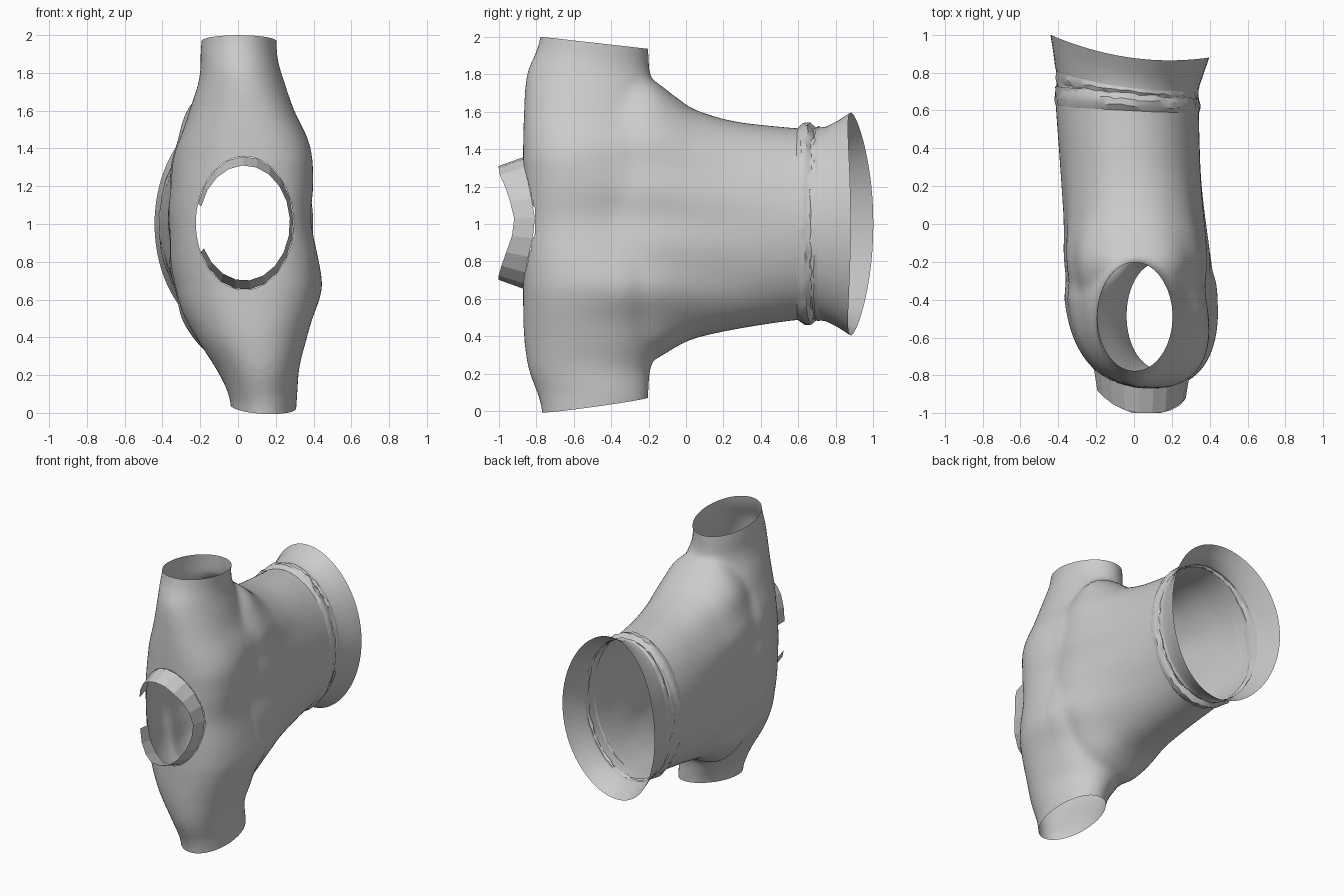
import bpy, bmesh, math, random

if "Cube" in bpy.data.objects:
    bpy.data.objects.remove(bpy.data.objects["Cube"])

random.seed(4)
TAU = math.tau


def make_object(name, bm, sharp=40):
    me = bpy.data.meshes.new(name)
    bm.to_mesh(me)
    bm.free()
    ob = bpy.data.objects.new(name, me)
    bpy.context.collection.objects.link(ob)
    bpy.context.view_layer.objects.active = ob
    bpy.ops.object.select_all(action='DESELECT')
    ob.select_set(True)
    bpy.ops.object.shade_smooth_by_angle(angle=math.radians(sharp))
    return ob


def skin(bm, rings, closed=True, caps=False):
    vs = [[bm.verts.new(p) for p in r] for r in rings]
    for a, b in zip(vs, vs[1:]):
        n = len(a)
        for i in range(n if closed else n - 1):
            j = (i + 1) % n
            bm.faces.new((a[i], a[j], b[j], b[i]))
    if caps:
        bm.faces.new(vs[0][::-1])
        bm.faces.new(vs[-1])


def smooth_rows(rows, steps=6):
    # Catmull-Rom interpolation of section parameters
    out = []
    for i in range(len(rows) - 1):
        p = [rows[max(0, min(len(rows) - 1, i + k))] for k in (-1, 0, 1, 2)]
        for s in range(steps):
            t = s / steps
            out.append([0.5 * (2 * b + (c - a) * t + (2 * a - 5 * b + 4 * c - d) * t * t
                               + (3 * b - a - 3 * c + d) * t ** 3) for a, b, c, d in zip(*p)])
    return out + [list(rows[-1])]


# shoulders and sleeves: z, x min, x max, y min, y max
shoulders = [(-.12, -.04, .31, -.76, -.20), (.05, -.04, .31, -.78, -.20),
             (.22, -.11, .32, -.84, -.19), (.40, -.23, .35, -.865, -.13),
             (.60, -.32, .39, -.87, -.06), (.80, -.355, .395, -.87, -.02),
             (1.0, -.365, .37, -.87, 0), (1.2, -.36, .38, -.87, -.02),
             (1.4, -.33, .37, -.87, -.06), (1.6, -.26, .29, -.865, -.13),
             (1.8, -.205, .225, -.85, -.19), (1.95, -.195, .205, -.79, -.20),
             (2.12, -.19, .195, -.76, -.20)]
# torso: y, x min, x max, z min, z max
torso = [(-.5, -.31, .33, .34, 1.66), (-.35, -.345, .37, .29, 1.74),
         (-.2, -.365, .385, .265, 1.775), (-.05, -.367, .378, .345, 1.675), (.05, -.37, .37, .39, 1.61),
         (.25, -.385, .355, .435, 1.55), (.5, -.405, .345, .475, 1.52),
         (.65, -.415, .345, .49, 1.51), (.85, -.42, .345, .49, 1.51)]


def sections(rows, along_z, n=64):
    # rounded sections, a little boxier around the chest
    for w, a0, a1, b0, b1 in smooth_rows(rows):
        if along_z:
            e = 2 + .4 * max(0, 1 - (abs(w - 1) / .8) ** 2)
        else:
            e = 2 + .45 * max(0, min(1, (.65 - w) / .75))
        ring = []
        for i in range(n):
            c, s = math.cos(TAU * i / n), math.sin(TAU * i / n)
            k = (abs(c) ** e + abs(s) ** e) ** (-1 / e)
            u = (a0 + a1) / 2 + (a1 - a0) / 2 * c * k
            v = (b0 + b1) / 2 + (b1 - b0) / 2 * s * k
            ring.append((u, v, w) if along_z else (u, w, v))
        yield ring


# fused garment shell
bm = bmesh.new()
skin(bm, list(sections(shoulders, True)), caps=True)
skin(bm, [r[::-1] for r in sections(torso, False)], caps=True)
shirt = make_object("shirt_body", bm)
m = shirt.modifiers.new("fuse", 'REMESH')
m.mode, m.voxel_size = 'VOXEL', 0.02
m = shirt.modifiers.new("relax", 'SMOOTH')
m.factor, m.iterations = 0.5, 12
for name in ("fuse", "relax"):
    bpy.ops.object.modifier_apply(modifier=name)

# open the two cuffs and the waist
bm = bmesh.new()
bm.from_mesh(shirt.data)
for co, no in (((0, -.78, 2.0), (0, .065, .58)), ((.0, -.78, .0), (-.03, .08, -.58)),
               ((0, .69, 1), (.09, 1, 0))):
    bmesh.ops.bisect_plane(bm, geom=bm.verts[:] + bm.edges[:] + bm.faces[:],
                           plane_co=co, plane_no=no, clear_outer=True)

# lean of the chest, bulge low on one side, soft cloth folds along the torso
for v in bm.verts:
    x, y, z = v.co
    mid = max(0, 1 - abs(z - 1) / .9)
    v.co.x += .15 * max(0, -.4 - y) * min(1, mid * 1.6)
    if x > 0:
        v.co.x += .05 * min(1, x / .3) * math.exp(-((z - .68) / .2) ** 2 - ((y + .3) / .3) ** 2)
    w = max(0, 1 - abs(y + .15) / .6)
    v.co.x += .005 * w * math.sin(z * 23 + y * 2)

# neck opening, its rim snapped to an oval
NX, NZ, NRX, NRZ = .035, 1.005, .258, .353


def oval(p):
    return math.hypot((p.x - NX) / NRX, (p.z - NZ) / NRZ)


hole = [f for f in bm.faces if f.calc_center_median().y < -.5 and oval(f.calc_center_median()) < 1]
bmesh.ops.delete(bm, geom=hole, context='FACES')
neck = []
for v in bm.verts:
    if v.is_boundary and v.co.y < -.5 and oval(v.co) < 1.25 and .5 < v.co.z < 1.5:
        k = 1 / oval(v.co)
        v.co.x, v.co.z = NX + (v.co.x - NX) * k, NZ + (v.co.z - NZ) * k
        neck.append(v.co.copy())
bm.to_mesh(shirt.data)
bm.free()
bpy.ops.object.shade_smooth_by_angle(angle=math.radians(40))

# faceted collar strip following the neck rim, split at one side
base, rim = [], []
for i in range(19):
    a = math.radians(-154 + 317 * i / 18)
    c, s = math.cos(a), math.sin(a)
    x, z = NX + NRX * c, NZ + NRZ * s
    y = min(neck, key=lambda p: math.hypot(p.x - x, p.z - z)).y
    base.append((x, y, z))
    rim.append((NX + .24 * c, max(-1, y - .11 - .03 * s * s), NZ + .305 * s))
bm = bmesh.new()
skin(bm, [base, rim], closed=False)
make_object("collar", bm, 10)


def waist_ring(y, rx, rz, tilt, cx=-.035, bow=0, jitter=0, n=72):
    ring = []
    for i in range(n):
        t = TAU * i / n
        c, s = math.cos(t), math.sin(t)
        k = 1 + random.uniform(-jitter, jitter)
        ring.append((cx + rx * c * k, y - tilt * c + bow * c * c + random.uniform(-jitter, jitter) * .4,
                     1 + rz * s * k))
    return ring


# gathered, crumpled waist seam reaching the hem
bm = bmesh.new()
skin(bm, [waist_ring(.60, .377, .515, .02),
          waist_ring(.63, .383, .535, .025, jitter=.012),
          waist_ring(.66, .382, .54, .03, jitter=.015),
          waist_ring(.69, .372, .51, .035, bow=.01, jitter=.015),
          waist_ring(.705, .378, .52, .045, bow=.02, jitter=.012),
          waist_ring(.722, .376, .515, .05, bow=.03)])
make_object("waist_gather", bm, 30)

# flared hem band
bm = bmesh.new()
skin(bm, [waist_ring(.72, .375, .515, .05, bow=.03),
          waist_ring(.75, .383, .52, .05, bow=.036),
          waist_ring(.81, .40, .55, .055, cx=-.028, bow=.05),
          waist_ring(.88, .42, .595, .06, cx=-.022, bow=.06)])
make_object("hem_band", bm)
